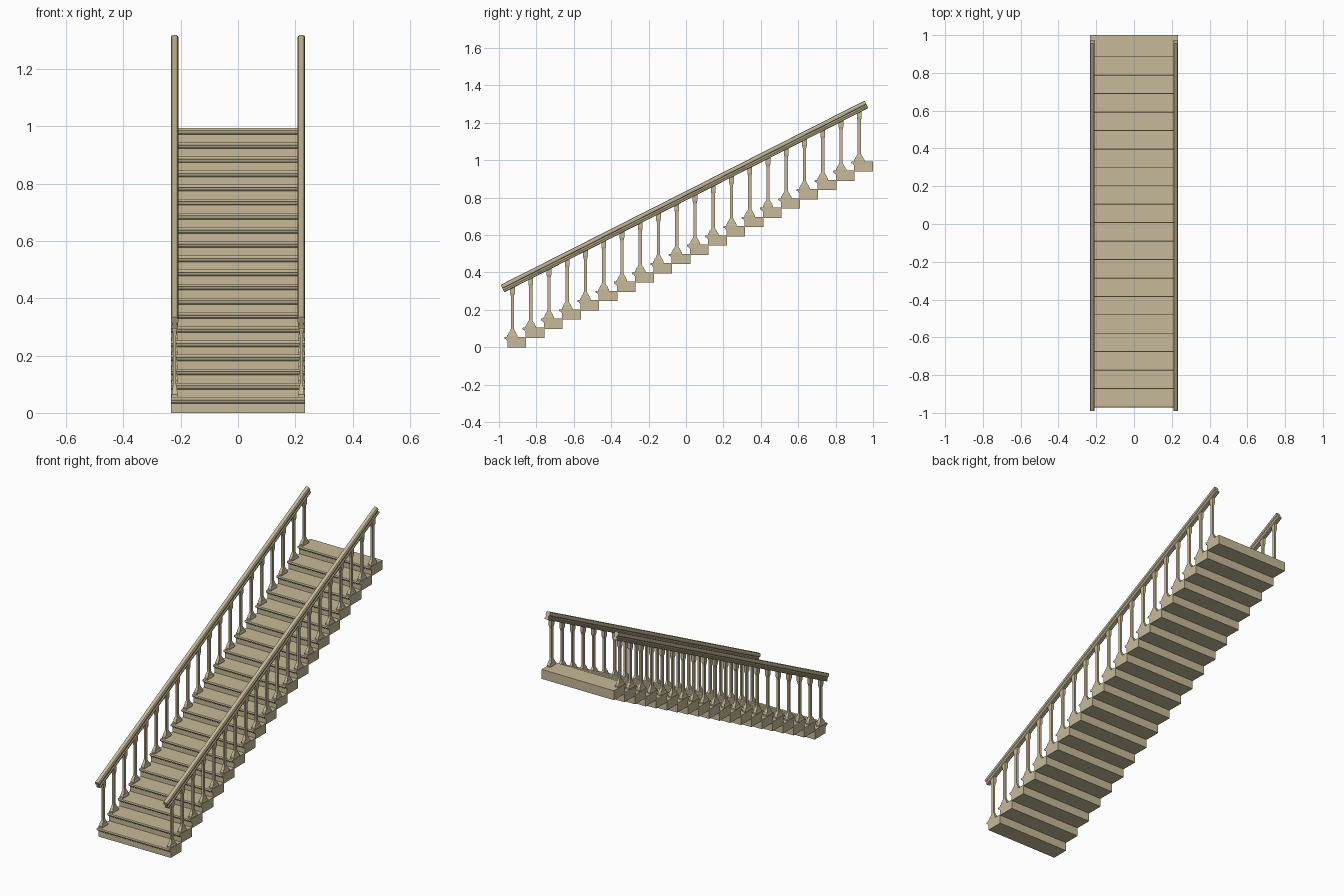
import bpy, bmesh, math
from mathutils import Vector

if "Cube" in bpy.data.objects:
    bpy.data.objects.remove(bpy.data.objects["Cube"])

STEPS, RUN, RISE = 20, 0.0976, 0.0494
SLOPE = math.atan2(RISE, RUN)
RAIL_X = 0.221

mat = bpy.data.materials.new("beige stone")
mat.diffuse_color = (0.57, 0.49, 0.315, 1)
mat.use_nodes = True
mat.node_tree.nodes["Principled BSDF"].inputs["Base Color"].default_value = mat.diffuse_color


def make(name, rings):
    """Skin a list of equal-length closed rings and cap both ends."""
    bm = bmesh.new()
    rows = [[bm.verts.new(p) for p in r] for r in rings]
    n = len(rows[0])
    for a, b in zip(rows, rows[1:]):
        for i in range(n):
            j = (i + 1) % n
            bm.faces.new((a[i], a[j], b[j], b[i]))
    bm.faces.new(rows[0])
    bm.faces.new(rows[-1])
    bmesh.ops.recalc_face_normals(bm, faces=bm.faces)
    me = bpy.data.meshes.new(name)
    bm.to_mesh(me)
    bm.free()
    me.materials.append(mat)
    ob = bpy.data.objects.new(name, me)
    bpy.context.collection.objects.link(ob)
    return ob


def repeat(ob):
    """Climb one copy per step."""
    m = ob.modifiers.new("climb", 'ARRAY')
    m.count = STEPS
    m.use_relative_offset = False
    m.use_constant_offset = True
    m.constant_offset_displace = (0, RUN, RISE)


# Steps: nosing with a cove below it, extruded across the width
step = [(-0.955, 0), (-0.855, 0), (-0.855, 0.055), (-0.969, 0.055),
        (-0.971, 0.052), (-0.971, 0.047), (-0.969, 0.044),
        (-0.963, 0.044), (-0.961, 0.038), (-0.955, 0.033)]
repeat(make("steps", [[(x, y, z) for y, z in step] for x in (-0.234, 0.234)]))

# Balusters: (height, half width x, half width y), flared foot and head
sections = [(0.054, .011, .028), (0.064, .011, .028), (0.067, .0095, .024),
            (0.078, .009, .020), (0.085, .0075, .014), (0.094, .006, .010),
            (0.10, .0055, .0085), (0.27, .0055, .0085), (0.28, .0065, .010),
            (0.29, .009, .013)]
for side, label in ((-1, "left"), (1, "right")):
    cx, cy = side * RAIL_X, -0.928
    rings = [[(cx + sx * hx, cy + sy * hy, z)
              for sx, sy in ((-1, -1), (1, -1), (1, 1), (-1, 1))]
             for z, hx, hy in sections]
    # head is cut to the slope of the rail
    rings.append([(x, y, 0.318 + (y - cy) * math.tan(SLOPE))
                  for x, y, z in rings[-1]])
    repeat(make(label + "_balusters", rings))

# Handrails: moulded half section (half width, height) swept along the slope
half = [(.009, 0), (.0125, .003), (.0125, .010), (.008, .014), (.008, .022),
        (.0125, .025), (.013, .036), (.010, .042), (.005, .0445)]
section = half + [(-x, h) for x, h in reversed(half)]
along = Vector((0, math.cos(SLOPE), math.sin(SLOPE)))
up = Vector((0, -math.sin(SLOPE), math.cos(SLOPE)))
for side, label in ((-1, "left"), (1, "right")):
    ends = [Vector((side * RAIL_X, -0.971, 0.294)),
            Vector((side * RAIL_X, 0.975, 0.294 + 1.946 * math.tan(SLOPE)))]
    make(label + "_handrail",
         [[e + Vector((x, 0, 0)) + up * h for x, h in section] for e in ends])
